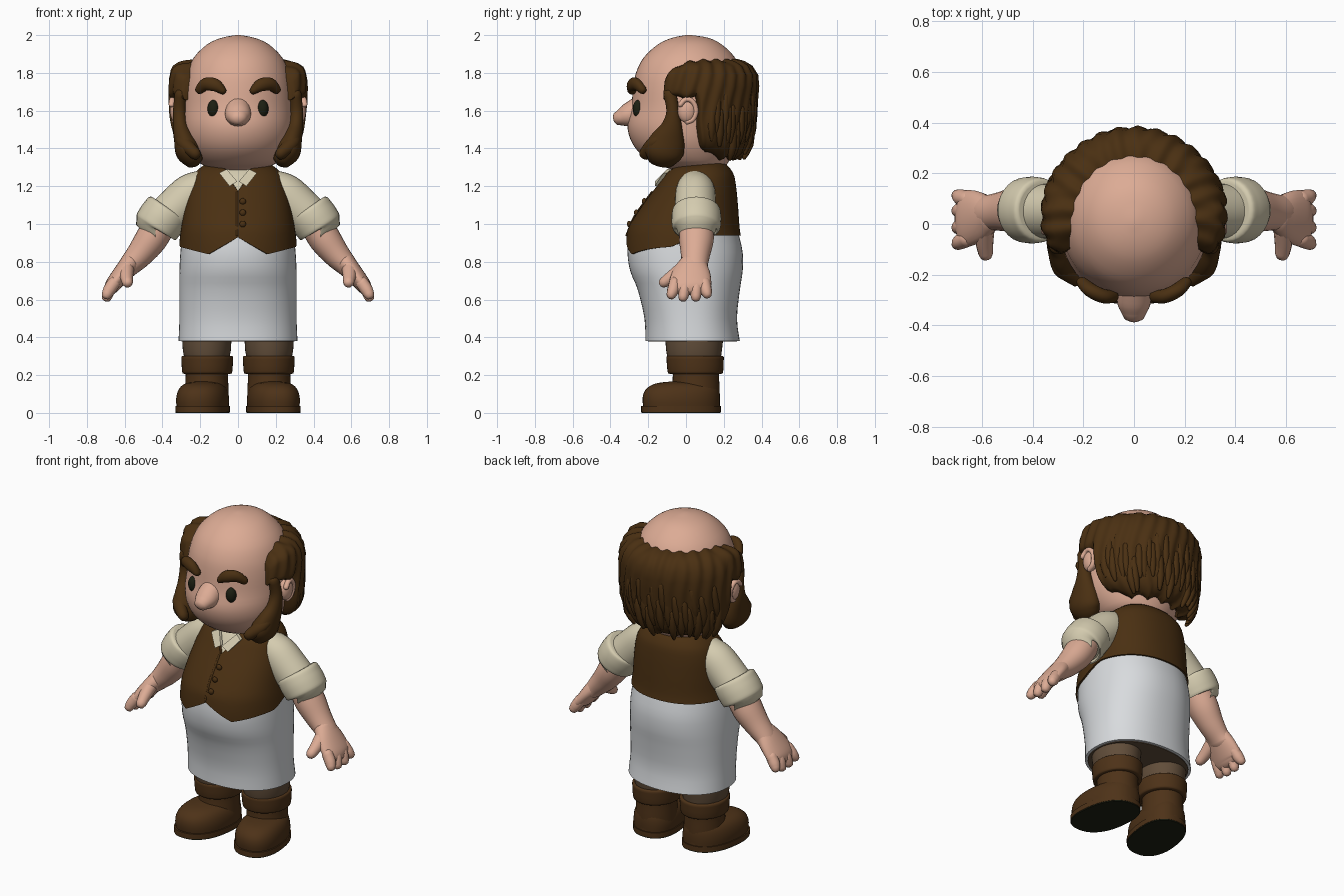
import bpy, bmesh, math, random
from mathutils import Vector, Matrix

if "Cube" in bpy.data.objects:
    bpy.data.objects.remove(bpy.data.objects["Cube"])

random.seed(4)


def mat(name, r, g, b):
    m = bpy.data.materials.new(name)
    m.diffuse_color = (r, g, b, 1)
    m.use_nodes = True
    m.node_tree.nodes["Principled BSDF"].inputs["Base Color"].default_value = m.diffuse_color
    return m


SKIN = mat("skin", .72, .41, .30)
HAIR = mat("dark_brown", .068, .029, .006)
BOOT = mat("boot_brown", .075, .032, .009)
WHITE = mat("apron_white", .69, .71, .73)
CREAM = mat("shirt_cream", .66, .60, .43)
TROUSER = mat("trouser_brown", .12, .075, .042)
DARK = mat("near_black", .012, .014, .006)


def finish(name, bm, m, mirror=False, angle=50):
    bmesh.ops.recalc_face_normals(bm, faces=bm.faces)
    me = bpy.data.meshes.new(name)
    bm.to_mesh(me)
    bm.free()
    me.materials.append(m)
    ob = bpy.data.objects.new(name, me)
    bpy.context.collection.objects.link(ob)
    if mirror:
        ob.modifiers.new("mirror", 'MIRROR')
    bpy.ops.object.select_all(action='DESELECT')
    bpy.context.view_layer.objects.active = ob
    ob.select_set(True)
    bpy.ops.object.shade_smooth_by_angle(angle=math.radians(angle))
    return ob


def skin_rows(bm, rows, closed=True, caps=True):
    """Bridge rows of points with quads."""
    vs = [[bm.verts.new(p) for p in r] for r in rows]
    n = len(rows[0])
    for a, b in zip(vs, vs[1:]):
        for i in range(n if closed else n - 1):
            j = (i + 1) % n
            bm.faces.new((a[i], a[j], b[j], b[i]))
    if caps:
        bm.faces.new(vs[0])
        bm.faces.new(vs[-1])


def dense(keys, k=4):
    """Catmull-Rom refinement of key tuples."""
    out = []
    for i in range(len(keys) - 1):
        p0, p1, p2 = keys[max(i - 1, 0)], keys[i], keys[i + 1]
        p3 = keys[min(i + 2, len(keys) - 1)]
        for s in range(k):
            t = s / k
            out.append(tuple(.5 * (2 * b + (c - a) * t + (2 * a - 5 * b + 4 * c - d) * t * t
                                   + (3 * b - a - 3 * c + d) * t ** 3)
                             for a, b, c, d in zip(p0, p1, p2, p3)))
    return out + [tuple(keys[-1])]


def lookup(table, z):
    z = min(max(z, table[0][0]), table[-1][0])
    for a, b in zip(table, table[1:]):
        if z <= b[0]:
            t = (z - a[0]) / max(b[0] - a[0], 1e-6)
            return [u + (v - u) * t for u, v in zip(a, b)]
    return table[-1]


def on_ring(key, th, off=0, e=1.0):
    """Point on an oval ring (z, rx, y_front, y_back); th=0 is the back."""
    z, rx, yf, yb = key
    s, c = math.sin(th), math.cos(th)
    sx, cy = math.copysign(abs(s) ** e, s), math.copysign(abs(c) ** e, c)
    return Vector(((rx + off) * sx, (yf + yb) / 2 + ((yb - yf) / 2 + off) * cy, z))


def angles(n):
    return [2 * math.pi * i / n for i in range(n)]


def loft(name, keys, m, xc=0, shear=0, mirror=False, n=40, k=3, e=1.0, angle=50):
    rows = []
    for key in dense(keys, k):
        row = [on_ring(key, t, 0, e) for t in angles(n)]
        rows.append([(p.x + xc - shear * (p.y - .05), p.y, p.z) for p in row])
    bm = bmesh.new()
    skin_rows(bm, rows)
    return finish(name, bm, m, mirror, angle)


def tube(name, keys, m, ref=(0, 1, 0), mirror=True, n=20, k=4, bm=None, soft=True):
    """Tube through (x, y, z, radius_ref, radius_other) with rounded ends."""
    ks = dense(keys, k)
    P = [Vector(q[:3]) for q in ks]
    rows = []
    for i, q in enumerate(ks):
        T = (P[min(i + 1, len(P) - 1)] - P[max(i - 1, 0)]).normalized()
        A = Vector(ref)
        A = (A - T * A.dot(T)).normalized()
        B = T.cross(A)
        rings = [(0, 1)]
        if soft and i == 0:
            rings = [(-.85, .3), (-.6, .75), (0, 1)]
        if soft and i == len(ks) - 1:
            rings = [(0, 1), (.6, .75), (.85, .3)]
        for d, f in rings:
            c = P[i] + T * d * min(q[3], q[4])
            rows.append([c + f * (A * q[3] * math.cos(t) + B * q[4] * math.sin(t)) for t in angles(n)])
    if bm is not None:
        return skin_rows(bm, rows)
    b2 = bmesh.new()
    skin_rows(b2, rows)
    return finish(name, b2, m, mirror)


def ball(name, c, r, m, mirror=True):
    bm = bmesh.new()
    bmesh.ops.create_uvsphere(bm, u_segments=24, v_segments=14, radius=1,
                              matrix=Matrix.Translation(c) @ Matrix.Diagonal((*r, 1)))
    return finish(name, bm, m, mirror)


def smooth(a, b, x):
    t = min(max((x - a) / (b - a), 0), 1)
    return t * t * (3 - 2 * t)


# --- head and face
HEAD = [(1.24, .10, 0, .18), (1.29, .13, -.08, .2), (1.32, .2, -.17, .22), (1.38, .25, -.25, .25),
        (1.45, .28, -.295, .27), (1.53, .29, -.31, .28), (1.62, .29, -.29, .29), (1.72, .285, -.28, .295),
        (1.8, .27, -.265, .29), (1.88, .235, -.225, .26), (1.95, .165, -.15, .19),
        (1.985, .09, -.075, .12), (2.0, .012, 0, .03)]
loft("head", HEAD, SKIN, n=48)
tube("nose", [(0, -.24, 1.6, .08, .07), (0, -.31, 1.575, .062, .067), (0, -.35, 1.562, .042, .05)],
     SKIN, ref=(0, 0, 1), mirror=False)
ball("eye", (.13, -.252, 1.61), (.031, .03, .047), DARK)
tube("eyebrow", [(.08, -.285, 1.705, .025, .02), (.12, -.285, 1.735, .028, .034),
                 (.17, -.262, 1.74, .028, .034), (.205, -.23, 1.71, .022, .024)], HAIR)
ball("ear", (.325, .005, 1.6), (.035, .05, .065), SKIN)
tube("ear_rim", [(.352 - .02 * (i / 6), .008 + .045 * math.cos(a), 1.6 + .06 * math.sin(a), .016, .014)
                 for i, a in enumerate([2.6 - .7 * j for j in range(7)])], SKIN, ref=(1, 0, 0), n=10)

# --- wrap-around hair with strands and loose locks
HD = dense(HEAD, 4)
bm = bmesh.new()
EDGE = math.radians(113)
PROFILE = [(0, -.15), (.0, .1), (.02, .5), (.06, .8), (.15, 1), (.27, 1.03), (.4, 1), (.52, 1), (.64, .97),
           (.76, .95), (.86, .9), (.93, .8), (.98, .55), (1, .2), (.97, -.15)]
cols = []
for i in range(161):
    th = EDGE * (i / 80 - 1)
    u = abs(th) / EDGE
    low = 1.335 + .05 * smooth(50, 72, math.degrees(abs(th))) + .27 * smooth(72, 82, math.degrees(abs(th)))
    low += .022 * abs(math.sin(th * 8))
    top = 1.868 - .09 * u ** 10 + .006 * math.sin(th * 21)
    col = []
    for t, f in PROFILE:
        z = top + (low - top) * t
        thick = .085 * (1 - .65 * u ** 14) * (1 + .07 * math.sin(30 * th + 2 * math.sin(11 * z)))
        col.append(on_ring(lookup(HD, z), th, f * thick))
    cols.append(col)
skin_rows(bm, cols, closed=True)
for i in range(34):
    th = math.radians(-68 + 136 * (i + .5) / 34)
    z = random.choice((1.43, 1.5, 1.57)) + random.uniform(-.02, .02)
    keys = []
    for dz, off, r in ((.11, .066, .022), (0, .071, .024), (-.07, .072, .01)):
        p = on_ring(lookup(HD, z + dz), th + dz * .2, off)
        keys.append((*p, r, r))
    tube("", keys, HAIR, n=8, k=2, bm=bm)
finish("hair", bm, HAIR)
tube("sideburn", [(.305, -.085, 1.69, .035, .03), (.31, -.07, 1.6, .034, .034), (.305, -.075, 1.52, .055, .04),
                  (.285, -.095, 1.45, .09, .055), (.265, -.115, 1.39, .105, .068),
                  (.245, -.125, 1.355, .09, .06)], HAIR)
tube("whisker_lock", [(.3, -.1, 1.47, .03, .03), (.285, -.17, 1.43, .04, .035),
                      (.225, -.215, 1.37, .03, .035)], HAIR, ref=(1, 0, 0), n=12)

# --- torso: shirt, apron, waistcoat
BODY = [(.38, .315, -.215, .285), (.5, .31, -.22, .27), (.65, .31, -.255, .285), (.75, .31, -.295, .3),
        (.85, .305, -.31, .3), (.95, .295, -.302, .278), (1.0, .287, -.285, .272), (1.1, .272, -.22, .265),
        (1.2, .25, -.145, .255), (1.27, .22, -.095, .24), (1.32, .16, -.035, .2)]
BD = dense(BODY, 4)
SQ = .9
loft("shirt", [(z, rx - .008, yf + .008, yb - .008) for z, rx, yf, yb in BODY[5:]], CREAM, e=SQ)
loft("apron", BODY[:6], WHITE, n=56, e=SQ)
loft("apron_underside", [(.375, .3, -.2, .27), (.379, .3, -.2, .27)], TROUSER, e=SQ)

rings = [[] for _ in range(19)]
for th in angles(144):
    x = abs(on_ring((0, .3, -.3, .3), th, 0, SQ).x)
    back = smooth(-.25, .25, math.cos(th))
    # pointed hem at the front, level hem at the back
    hem = .93 - .09 * x / .15 if x < .15 else .84 + .04 * (x - .15) / .15
    hem = hem * (1 - back) + .94 * back
    neck = min(1.31, 1.175 + 1.15 * x) * (1 - back) + 1.32 * back
    for j in range(19):
        t = min(max((j - 1) / 16, 0), 1)
        off = -.012 if j in (0, 18) else .01
        rings[j].append(on_ring(lookup(BD, hem + (neck - hem) * t), th, off, SQ))
bm = bmesh.new()
skin_rows(bm, rings, caps=False)
finish("waistcoat", bm, HAIR)


def front_y(z):
    return lookup(BD, z)[2] - .012


# front edge strip, buttons and collar
tube("waistcoat_placket", [(-.005, front_y(z), z, .005, .006) for z in (1.17, 1.1, 1.03, .94)], HAIR,
     mirror=False, n=8)
for i, z in enumerate((1.12, 1.06, 1.0)):
    ball("button_%d" % (i + 1), (.025, front_y(z) - .004, z), (.017, .012, .017), HAIR, False)
bm = bmesh.new()
skin_rows(bm, [[(.004, -.165 + d, 1.225), (.045, -.165 + d, 1.2), (.1, -.12 + d, 1.27), (.06, -.1 + d, 1.29)]
               for d in (0, .02)])
finish("collar", bm, CREAM, True)

# --- arms: sleeve, rolled cuff, forearm, hand
tube("sleeve", [(.17, .05, 1.215, .09, .08), (.24, .05, 1.165, .105, .108), (.32, .05, 1.09, .108, .112),
                (.395, .052, 1.02, .108, .108)], CREAM, n=28)
tube("sleeve_cuff", [(.366, .055, 1.082, .105, .105), (.37, .055, 1.076, .124, .122),
                     (.39, .055, 1.045, .131, .127), (.415, .055, 1.01, .131, .127),
                     (.436, .055, .978, .124, .12), (.438, .055, .974, .095, .09)], CREAM, n=28, soft=False)
tube("forearm", [(.4, .055, 1.02, .09, .085), (.46, .055, .92, .092, .085), (.52, .05, .84, .078, .072),
                 (.575, .045, .78, .07, .058), (.6, .042, .75, .075, .05)], SKIN, n=24)
tube("palm", [(.565, .04, .8, .07, .052), (.61, .03, .745, .1, .048), (.66, .022, .68, .112, .042),
              (.675, .022, .655, .1, .035)], SKIN, n=24)
for nm, y, tip, zt in (("index", -.058, -.078, .625), ("middle", -.002, -.015, .612),
                       ("ring", .055, .052, .612), ("little", .098, .112, .63)):
    tube(nm + "_finger", [(.655, y, .69, .032, .034), (.682, (y + tip) / 2, .65, .032, .033),
                          (.695, tip, zt, .026, .027)], SKIN, n=12)
tube("thumb", [(.59, -.02, .76, .04, .04), (.59, -.075, .72, .035, .034), (.585, -.118, .69, .029, .028)],
     SKIN, ref=(1, 0, 0), n=12)

# --- legs and boots
loft("trouser_leg", [(.26, .11, -.09, .18), (.33, .127, -.105, .19), (.42, .13, -.11, .2)], TROUSER, .165,
     mirror=True)
loft("boot_shaft", [(.02, .118, -.09, .18), (.12, .115, -.075, .178), (.2, .112, -.07, .175),
                    (.26, .115, -.075, .178)], BOOT, .165, mirror=True)
loft("boot_cuff", [(.205, .11, -.07, .175), (.208, .127, -.09, .19), (.22, .133, -.098, .197),
                   (.285, .137, -.103, .2), (.3, .133, -.1, .197), (.303, .11, -.08, .175)], BOOT, .163,
     mirror=True, k=2)
loft("boot_foot", [(.025, .134, -.225, .178), (.07, .137, -.23, .18), (.11, .13, -.222, .178),
                   (.14, .113, -.195, .17), (.158, .085, -.15, .15), (.166, .04, -.08, .12)], BOOT, .178,
     shear=.12, mirror=True, e=.85)
loft("boot_sole", [(.006, .141, -.238, .184), (.036, .141, -.238, .184)], BOOT, .178, shear=.12, mirror=True,
     k=1, e=.85)
loft("boot_tread", [(0, .139, -.235, .182), (.008, .139, -.235, .182)], DARK, .178, shear=.12, mirror=True,
     k=1, e=.85)
